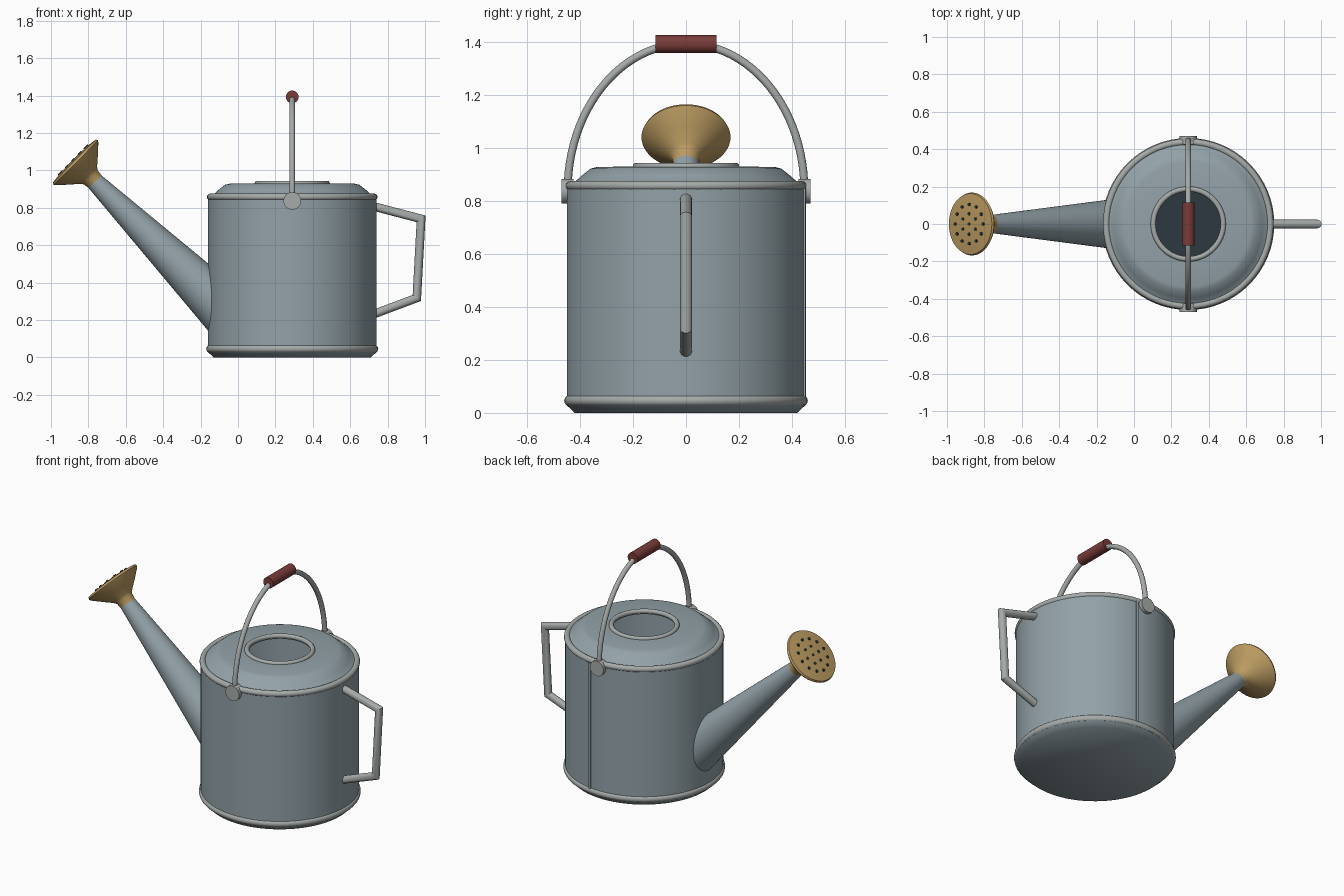
import bpy, bmesh
from math import pi, sin, cos, radians
from mathutils import Vector, Matrix

if "Cube" in bpy.data.objects:
    bpy.data.objects.remove(bpy.data.objects["Cube"])


def material(name, rgb):
    m = bpy.data.materials.new(name)
    m.diffuse_color = (*rgb, 1)
    m.use_nodes = True
    m.node_tree.nodes["Principled BSDF"].inputs["Base Color"].default_value = m.diffuse_color
    return m


STEEL = material("steel", (0.29, 0.36, 0.39))
TRIM = material("trim", (0.38, 0.41, 0.40))
BRASS = material("brass", (0.50, 0.33, 0.12))
RED = material("red_grip", (0.19, 0.045, 0.04))
DARK = material("dark", (0.025, 0.04, 0.05))
CX = 0.29  # body axis


def finish(name, bm, mat, angle=40):
    bmesh.ops.remove_doubles(bm, verts=bm.verts, dist=1e-5)
    bmesh.ops.recalc_face_normals(bm, faces=bm.faces)
    me = bpy.data.meshes.new(name)
    bm.to_mesh(me)
    bm.free()
    ob = bpy.data.objects.new(name, me)
    bpy.context.collection.objects.link(ob)
    me.materials.append(mat)
    bpy.ops.object.select_all(action='DESELECT')
    ob.select_set(True)
    bpy.context.view_layer.objects.active = ob
    bpy.ops.object.shade_smooth_by_angle(angle=radians(angle))
    return ob


def bridge(bm, a, b):
    for k in range(len(a)):
        n = (k + 1) % len(a)
        bm.faces.new((a[k], a[n], b[n], b[k]))


def lathe(name, profile, mat, origin, axis=(0, 0, 1), seg=64, angle=40, closed=False):
    """Turn (radius, height) points around an axis through origin."""
    bm = bmesh.new()
    M = Matrix.Translation(origin) @ Vector(axis).to_track_quat('Z', 'Y').to_matrix().to_4x4()
    rings = [[bm.verts.new(M @ Vector((r * cos(2 * pi * k / seg), r * sin(2 * pi * k / seg), h)))
              for k in range(seg)] for r, h in profile]
    for a, b in zip(rings, rings[1:] + rings[:1] if closed else rings[1:]):
        bridge(bm, a, b)
    return finish(name, bm, mat, angle)


def ring(name, major, minor, z):
    prof = [(major + minor * cos(2 * pi * k / 14), minor * sin(2 * pi * k / 14)) for k in range(14)]
    return lathe(name, prof, TRIM, (CX, 0, z), closed=True)


def tube(name, pts, radius, side, mat, seg=16, angle=35):
    """Sweep a circle along a planar path with mitred corners."""
    bm = bmesh.new()
    pts, side, rings = [Vector(p) for p in pts], Vector(side), []
    for i, p in enumerate(pts):
        d0 = (p - pts[i - 1]).normalized() if i else (pts[1] - p).normalized()
        d1 = (pts[i + 1] - p).normalized() if i < len(pts) - 1 else d0
        t = (d0 + d1).normalized()
        out = side.cross(t) / t.dot(d0)
        rings.append([bm.verts.new(p + radius * (out * cos(2 * pi * k / seg) + side * sin(2 * pi * k / seg)))
                      for k in range(seg)])
    for a, b in zip(rings, rings[1:]):
        bridge(bm, a, b)
    bm.faces.new(rings[0])
    bm.faces.new(rings[-1])
    return finish(name, bm, mat, angle)


# Hollow body with sloped shoulder and filler hole
lathe("body", [(0, 0), (0.42, 0), (0.45, 0.028), (0.45, 0.86), (0.425, 0.868), (0.395, 0.895),
               (0.36, 0.923), (0.335, 0.929), (0.18, 0.931), (0.18, 0.915), (0.35, 0.91),
               (0.438, 0.855), (0.438, 0.02), (0, 0.02)], STEEL, (CX, 0, 0), seg=96, angle=44)
lathe("inner_floor", [(0, 0.02), (0.436, 0.02), (0.436, 0.03), (0, 0.03)], DARK, (CX, 0, 0))
ring("bottom_rim", 0.439, 0.021, 0.046)
ring("top_rim", 0.438, 0.018, 0.858)
ring("filler_collar", 0.187, 0.014, 0.931)

# Vertical seam on the back
bm = bmesh.new()
a = radians(82)
bmesh.ops.create_cube(bm, size=1, matrix=Matrix.Translation((CX + 0.45 * cos(a), 0.45 * sin(a), 0.455))
                      @ Matrix.Rotation(a, 4, 'Z') @ Matrix.Diagonal((0.012, 0.014, 0.79, 1)))
finish("body_seam", bm, STEEL)

# Spout and rose share one axis
axis = Vector((-0.71, 0, 0.705)).normalized()
tip = Vector((-0.775, 0, 0.95))
lathe("spout", [(0, -1.015), (0.14, -1.015), (0.046, 0.01), (0, 0.01)], STEEL, tip, axis)
face = Vector((-0.875, 0, 1.05))
lathe("rose", [(0, -0.16), (0.048, -0.16), (0.052, -0.125), (0.064, -0.108), (0.11, -0.068),
               (0.16, -0.022), (0.168, -0.012), (0.163, 0), (0.1, 0.008), (0, 0.011)],
      BRASS, face, axis, angle=50)

# Rose holes in a centre point and two rings
bm = bmesh.new()
rot = axis.to_track_quat('Z', 'Y').to_matrix().to_4x4()
for count, rad in ((1, 0), (6, 0.055), (12, 0.105)):
    for k in range(count):
        t = 2 * pi * k / count
        bmesh.ops.create_cone(bm, cap_ends=True, segments=10, radius1=0.009, radius2=0.009, depth=0.012,
                              matrix=Matrix.Translation(face) @ rot
                              @ Matrix.Translation((rad * cos(t), rad * sin(t), 0.007)))
finish("rose_holes", bm, DARK)

# Carrying bail, grip and pivot ears
arc = [(CX, -0.447 * cos(pi * k / 48), 0.84 + 0.555 * sin(pi * k / 48)) for k in range(49)]
tube("bail", arc, 0.015, (1, 0, 0), TRIM)
lathe("bail_grip", [(0, -0.115), (0.034, -0.115), (0.034, 0.115), (0, 0.115)], RED,
      (CX, 0, 1.393), (0, 1, 0), 32)
for s, label in ((-1, "front"), (1, "back")):
    lathe(label + "_ear", [(0, 0.425), (0.047, 0.425), (0.047, 0.471), (0, 0.471)], TRIM,
          (CX, 0, 0.837), (0, s, 0), 32)

# Angular rear handle
tube("rear_handle", [(0.70, 0, 0.814), (0.979, 0, 0.741), (0.956, 0, 0.318), (0.70, 0, 0.222)],
     0.023, (0, 1, 0), TRIM)
